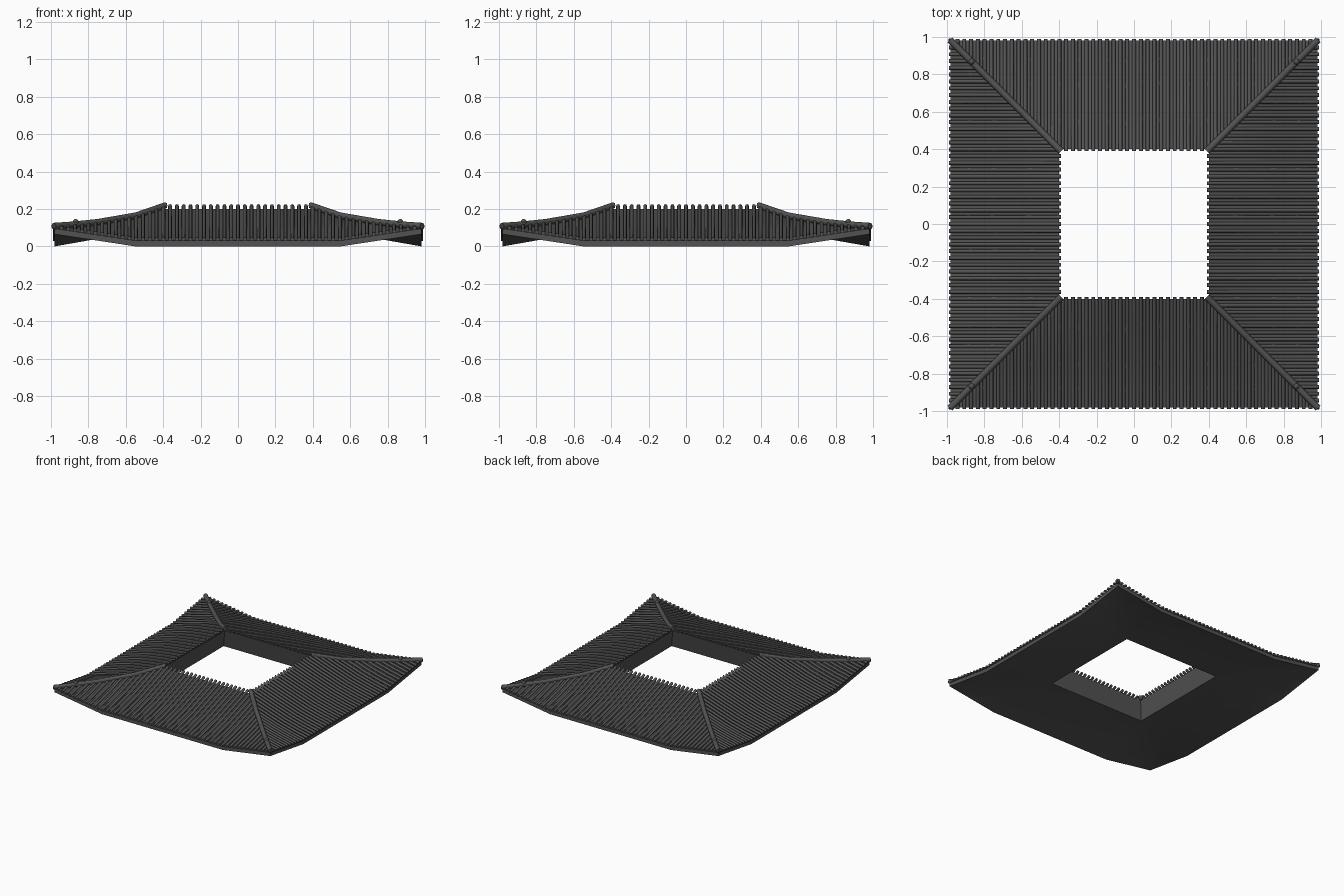
import bpy, bmesh, math
from mathutils import Vector, Matrix

cube = bpy.data.objects.get("Cube")
if cube:
    bpy.data.objects.remove(cube, do_unlink=True)

# One dark tile colour
GREY = (0.085, 0.085, 0.085, 1)
tile = bpy.data.materials.new("dark_grey_tile")
tile.use_nodes = True
tile.diffuse_color = GREY
bsdf = tile.node_tree.nodes["Principled BSDF"]
bsdf.inputs["Base Color"].default_value = GREY
bsdf.inputs["Roughness"].default_value = 0.8

EAVE, INNER = 0.99, 0.39
TOP = [(0.39, 0.205), (0.55, 0.15), (0.75, 0.085), (0.88, 0.052), (0.99, 0.028)]
LIFT = [(0, 0), (0.55, 0), (0.78, 0.035), (1, 0.068)]


def interp(table, x):
    """Piecewise linear lookup, held at the ends."""
    if x <= table[0][0]:
        return table[0][1]
    for (x0, y0), (x1, y1) in zip(table, table[1:]):
        if x <= x1:
            return y0 + (y1 - y0) * (x - x0) / (x1 - x0)
    return table[-1][1]


def lift(s):
    return interp(LIFT, abs(s))


def finish(bm, name, angle):
    bmesh.ops.remove_doubles(bm, verts=bm.verts, dist=0.0002)
    bmesh.ops.recalc_face_normals(bm, faces=bm.faces)
    mesh = bpy.data.meshes.new(name)
    bm.to_mesh(mesh)
    bm.free()
    mesh.materials.append(tile)
    obj = bpy.data.objects.new(name, mesh)
    bpy.context.collection.objects.link(obj)
    bpy.ops.object.select_all(action='DESELECT')
    obj.select_set(True)
    bpy.context.view_layer.objects.active = obj
    bpy.ops.object.shade_smooth_by_angle(angle=math.radians(angle))
    return obj


def bridge(bm, rings, closed=False):
    """Join successive rings of points with quads."""
    rows = [[bm.verts.new(p) for p in ring] for ring in rings]
    n = len(rows[0])
    for a, b in zip(rows, rows[1:]):
        for i in range(n if closed else n - 1):
            j = (i + 1) % n
            bm.faces.new((a[i], a[j], b[j], b[i]))
    if closed:
        bm.faces.new(rows[0])
        bm.faces.new(rows[-1])


def tube(bm, path, radius, sides=8):
    """Capped tube along a path that stays in one vertical plane."""
    flat = path[-1] - path[0]
    side = Vector((-flat.y, flat.x, 0)).normalized()
    angles = [2 * math.pi * k / sides for k in range(sides)]
    bridge(bm, [[p + side * radius * math.cos(a) + Vector((0, 0, radius * math.sin(a)))
                 for a in angles] for p in path], closed=True)


def copy_round(bm):
    """Repeat one side on all four sides."""
    source = list(bm.verts) + list(bm.edges) + list(bm.faces)
    for k in range(1, 4):
        new = bmesh.ops.duplicate(bm, geom=source)["geom"]
        verts = [v for v in new if isinstance(v, bmesh.types.BMVert)]
        bmesh.ops.rotate(bm, verts=verts, cent=(0, 0, 0),
                         matrix=Matrix.Rotation(k * math.pi / 2, 3, 'Z'))


# Roof shell: closed section, mitred at the corners, eaves swept up
bm = bmesh.new()
section = [(0.435, 0.05), (0.78, 0.035), (0.98, 0.0), (0.98, 0.03),
           (0.88, 0.052), (0.75, 0.085), (0.55, 0.15), (0.402, 0.2), (0.435, 0.05)]
stations = [-1, -0.78, -0.55, 0, 0.55, 0.78, 1]
rows = []
for d, z in section:
    along = [max(-d, min(d, s)) for s in stations]
    rows.append([Vector((s, -d, z + lift(s))) for s in along])
bridge(bm, rows)
# Clipped stations collapse to slivers at the mitre
bmesh.ops.dissolve_degenerate(bm, dist=0.0002, edges=bm.edges)
copy_round(bm)
finish(bm, "roof_shell", 30)

# Tile ribs: run up the slope and stop at the hips
bm = bmesh.new()
COUNT = 55
for i in range(COUNT):
    s = -0.98 + 1.96 * i / (COUNT - 1)
    end = max(INNER, abs(s) - 0.01)
    stops = [EAVE] + [d for d in (0.88, 0.75, 0.55) if d > end + 0.005] + [end]
    tube(bm, [Vector((s, -d, interp(TOP, d) + lift(s) + 0.01)) for d in stops], 0.0105)
copy_round(bm)
finish(bm, "tile_ribs", 50)

# Hip ridges: round caps along the four diagonals
bm = bmesh.new()
hip = [0.39, 0.55, 0.75, 0.88, 0.985]
tube(bm, [Vector((d, -d, interp(TOP, d) + lift(d) + 0.013)) for d in hip], 0.018)
# Small raised finials on each hip
for d, rise in ((0.868, 0.027), (0.977, 0.012)):
    centre = Vector((d, -d, interp(TOP, d) + lift(d) + rise))
    bmesh.ops.create_uvsphere(bm, u_segments=10, v_segments=6, radius=0.016,
                              matrix=Matrix.Translation(centre))
copy_round(bm)
finish(bm, "hip_ridges", 50)
